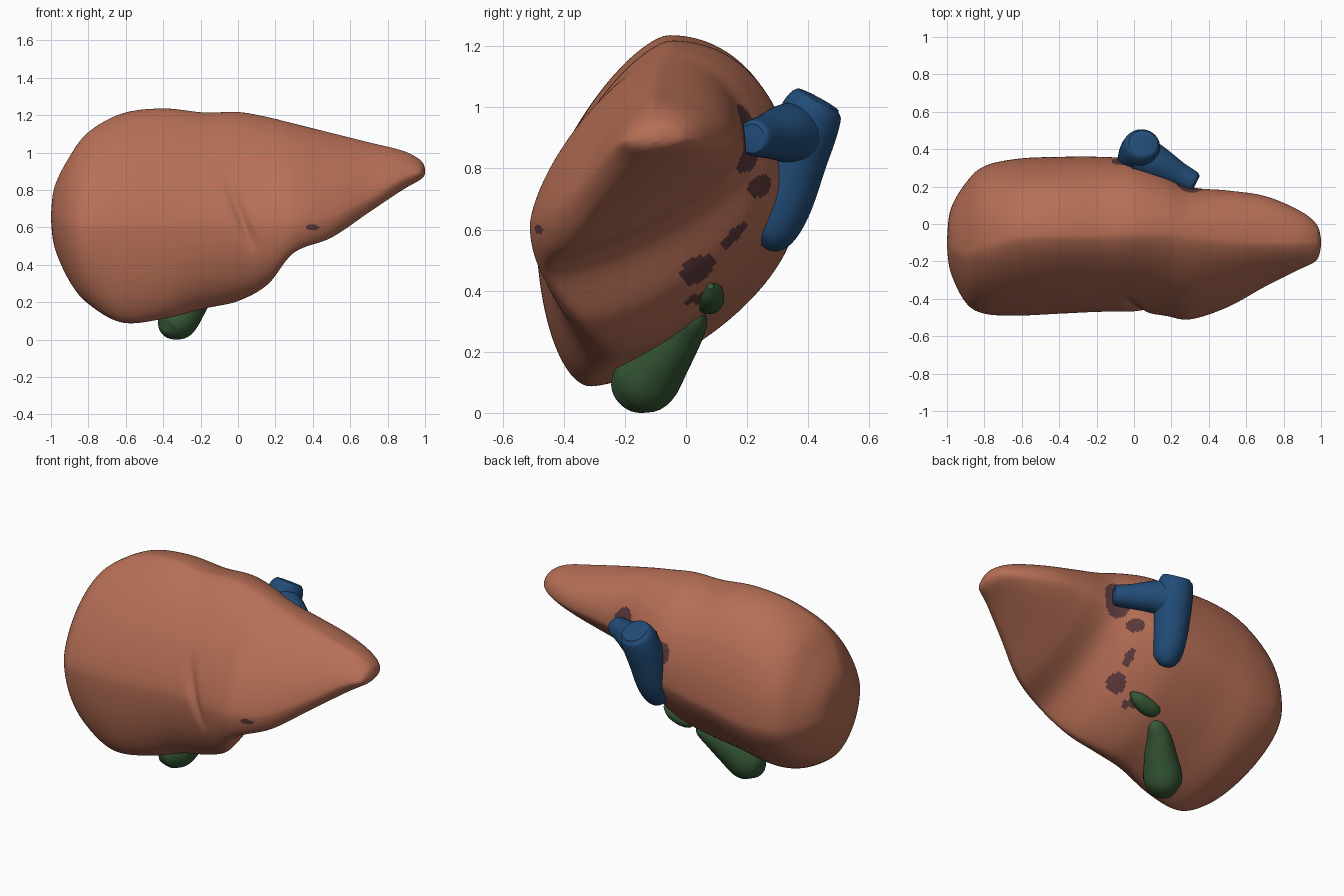
import bpy, bmesh, math
from mathutils import Vector


def material(name, color):
    m = bpy.data.materials.new(name)
    m.diffuse_color = (*color, 1)
    return m


BROWN = material("liver brown", (0.47, 0.158, 0.093))
DARK = material("dark opening", (0.11, 0.042, 0.044))
BLUE = material("vein blue", (0.016, 0.074, 0.19))
GREEN = material("gallbladder green", (0.038, 0.1, 0.038))


def spline(rows, steps):
    """Smooth interpolation through rows of numbers."""
    out = []
    n = len(rows)
    for i in range(n - 1):
        a, b, c, d = rows[max(i - 1, 0)], rows[i], rows[i + 1], rows[min(i + 2, n - 1)]
        for s in range(steps):
            t = s / steps
            out.append([q + 0.5 * t * (r - p + t * (2 * p - 5 * q + 4 * r - w + t * (3 * (q - r) + w - p)))
                        for p, q, r, w in zip(a, b, c, d)])
    out.append(list(rows[-1]))
    return out


def loft(name, rings, mats):
    """Skin closed rings of points and cap both ends."""
    bm = bmesh.new()
    vs = [[bm.verts.new(p) for p in ring] for ring in rings]
    k = len(vs[0])
    for a, b in zip(vs, vs[1:]):
        for j in range(k):
            bm.faces.new((a[j], a[(j + 1) % k], b[(j + 1) % k], b[j]))
    bm.faces.new(vs[0])
    bm.faces.new(vs[-1])
    bmesh.ops.recalc_face_normals(bm, faces=bm.faces)
    me = bpy.data.meshes.new(name)
    bm.to_mesh(me)
    bm.free()
    ob = bpy.data.objects.new(name, me)
    bpy.context.collection.objects.link(ob)
    for m in mats:
        me.materials.append(m)
    bpy.context.view_layer.objects.active = ob
    ob.select_set(True)
    bpy.ops.object.shade_smooth_by_angle(angle=math.radians(50))
    ob.select_set(False)
    return ob


def tube(name, path, mat, sides=32):
    """Round tube through (x, y, z, radius) points."""
    pts = spline(path, 8)
    rings = []
    for i, p in enumerate(pts):
        d = (Vector(pts[min(i + 1, len(pts) - 1)][:3]) - Vector(pts[max(i - 1, 0)][:3])).normalized()
        u = d.cross(Vector((0.3, -1, 0.2))).normalized()
        v = d.cross(u)
        rings.append([Vector(p[:3]) + p[3] * (u * math.cos(2 * math.pi * j / sides) + v * math.sin(2 * math.pi * j / sides))
                      for j in range(sides)])
    return loft(name, rings, [mat])


# Liver sections: x, front (y, z), top (y, z), back (y, z), bottom (y, z), underside fullness
SECTIONS = [
    (-1.0, -0.12, 0.66, -0.10, 0.67, -0.08, 0.65, -0.10, 0.64, 1.8),
    (-0.98, -0.26, 0.64, -0.12, 0.82, 0.08, 0.62, -0.14, 0.49, 1.8),
    (-0.9, -0.42, 0.61, -0.15, 0.98, 0.22, 0.60, -0.22, 0.31, 1.75),
    (-0.8, -0.48, 0.60, -0.12, 1.11, 0.31, 0.59, -0.28, 0.19, 1.65),
    (-0.62, -0.49, 0.60, -0.07, 1.21, 0.35, 0.60, -0.31, 0.09, 1.52),
    (-0.4, -0.48, 0.60, -0.06, 1.237, 0.36, 0.64, -0.30, 0.11, 1.43),
    (-0.18, -0.47, 0.61, -0.06, 1.215, 0.36, 0.68, -0.24, 0.165, 1.42),
    (0.0, -0.47, 0.61, -0.05, 1.218, 0.345, 0.72, -0.24, 0.205, 1.42),
    (0.16, -0.49, 0.61, -0.05, 1.19, 0.28, 0.77, -0.32, 0.295, 1.48),
    (0.3, -0.51, 0.62, -0.07, 1.155, 0.20, 0.85, -0.44, 0.465, 1.4),
    (0.5, -0.445, 0.65, -0.09, 1.105, 0.18, 0.88, -0.38, 0.545, 1.4),
    (0.7, -0.335, 0.75, -0.10, 1.055, 0.15, 0.89, -0.28, 0.68, 1.5),
    (0.88, -0.245, 0.86, -0.10, 1.01, 0.075, 0.89, -0.18, 0.80, 1.7),
    (0.975, -0.195, 0.89, -0.10, 0.96, 0.0, 0.90, -0.12, 0.855, 1.8),
    (1.0, -0.12, 0.90, -0.10, 0.915, -0.08, 0.90, -0.10, 0.885, 1.8),
]


def section(row, k=42):
    x, yf, zf, yt, zt, yb, zb, yo, zo, full = row
    ring = []
    # four rounded corners: front-top, top-back, back-bottom, bottom-front
    for (ya, za), (yc, zc), side_first, p in (
            ((yf, zf), (yt, zt), True, 1.45), ((yt, zt), (yb, zb), False, 2.15),
            ((yb, zb), (yo, zo), True, full), ((yo, zo), (yf, zf), False, 1.95)):
        for j in range(k):
            t = j / k * math.pi / 2
            c, s = math.cos(t) ** (2 / p), math.sin(t) ** (2 / p)
            if side_first:
                y, z = yc + (ya - yc) * c, za + (zc - za) * s
            else:
                y, z = ya + (yc - ya) * s, zc + (za - zc) * c
            # ligament notch on the front
            if y < -0.15:
                d = x - (0.0 + (0.7 - z) * 0.4)
                y += 0.03 * math.exp(-(d / 0.025) ** 2) * max(0, 1 - ((z - 0.66) / 0.2) ** 2)
            ring.append((x, y, z))
    return ring


liver = loft("liver", [section(r) for r in spline(SECTIONS, 24)], [BROWN, DARK])
smooth = liver.modifiers.new("soften", 'SMOOTH')
smooth.factor = 0.5
smooth.iterations = 20

# Dark openings on the liver where the vessels enter: centre and radii
OPENINGS = [
    ((0.18, 0.05, 0.45), (0.06, 0.07, 0.07)),
    ((0.29, 0.21, 0.90), (0.08, 0.09, 0.12)),
    ((0.20, 0.26, 0.74), (0.05, 0.07, 0.04)),
    ((0.17, 0.17, 0.57), (0.02, 0.06, 0.06)),
    ((0.07, 0.05, 0.37), (0.05, 0.05, 0.02)),
    ((-0.06, 0.33, 0.88), (0.06, 0.06, 0.07)),
    ((0.40, -0.49, 0.60), (0.04, 0.05, 0.015)),
]
for f in liver.data.polygons:
    for c, r in OPENINGS:
        if sum(((f.center[i] - c[i]) / r[i]) ** 2 for i in range(3)) < 1:
            f.material_index = 1

# Large vein at the back with its side branch
tube("main_vein", [(-0.01, 0.25, 0.55, 0.03), (-0.005, 0.275, 0.585, 0.075), (0.005, 0.315, 0.68, 0.095),
                   (0.02, 0.36, 0.84, 0.105), (0.035, 0.395, 0.94, 0.105), (0.045, 0.42, 1.0, 0.095),
                   (0.048, 0.433, 1.025, 0.075)], BLUE)
tube("vein_branch", [(0.03, 0.37, 0.91, 0.11), (0.12, 0.325, 0.915, 0.095),
                     (0.23, 0.265, 0.905, 0.072), (0.31, 0.225, 0.90, 0.06), (0.33, 0.215, 0.90, 0.045)], BLUE)

# Gallbladder under the right lobe, and its neck
tube("gallbladder", [(-0.395, -0.2, 0.04, 0.01), (-0.38, -0.185, 0.053, 0.06), (-0.355, -0.165, 0.076, 0.092),
                     (-0.32, -0.13, 0.112, 0.11), (-0.26, -0.075, 0.185, 0.095), (-0.19, -0.01, 0.265, 0.07),
                     (-0.13, 0.03, 0.315, 0.045), (-0.11, 0.05, 0.335, 0.01)], GREEN)
tube("gallbladder_neck", [(-0.11, 0.07, 0.365, 0.01), (-0.09, 0.075, 0.367, 0.04), (-0.03, 0.075, 0.375, 0.05),
                          (0.04, 0.08, 0.395, 0.04), (0.09, 0.08, 0.415, 0.01)], GREEN)
